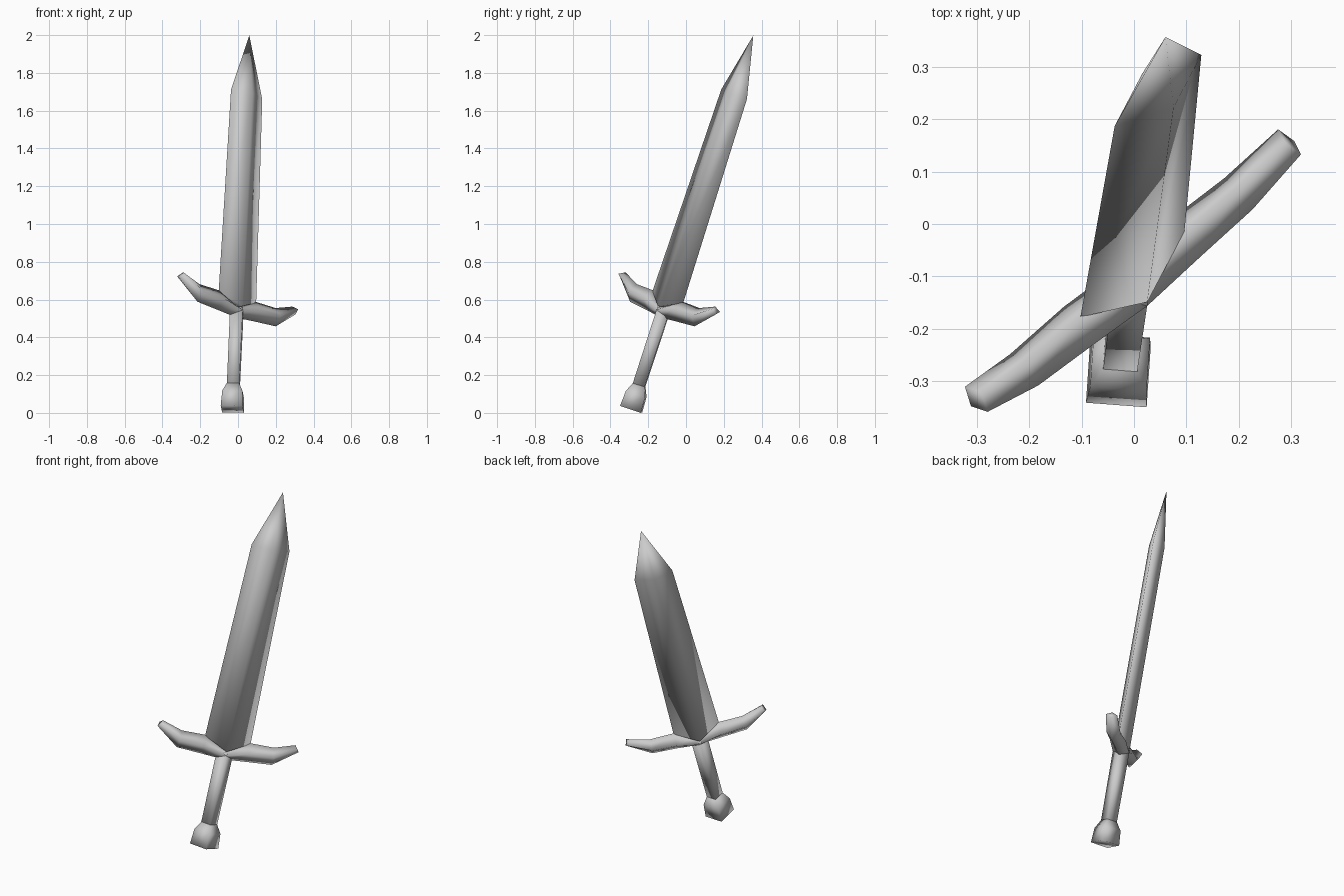
import bpy, bmesh
from mathutils import Vector, Matrix

cube = bpy.data.objects.get("Cube")
if cube:
    bpy.data.objects.remove(cube)

# Single steel grey
steel = bpy.data.materials.new("steel_grey")
steel.use_nodes = True
GREY = (0.6, 0.6, 0.6, 1.0)
steel.diffuse_color = GREY
steel.node_tree.nodes["Principled BSDF"].inputs["Base Color"].default_value = GREY

# Leaning pose: local x = sword width, y = thickness, z = length from the pommel up
base = Vector((-0.03, -0.29, 0.02))
along = (Vector((0.06, 0.357, 2.0)) - base).normalized()
width = Vector((0.752, 0.618, -0.236))
width = (width - along * width.dot(along)).normalized()
thick = along.cross(width)
pose = Matrix((width, thick, along)).transposed().to_4x4()
pose.translation = base


def loft(name, rings, tip=None):
    """Skin a row of four-cornered rings, closed by a cap or a point."""
    bm = bmesh.new()
    loops = [[bm.verts.new(p) for p in ring] for ring in rings]
    for a, b in zip(loops, loops[1:]):
        for i in range(4):
            j = (i + 1) % 4
            bm.faces.new((a[i], a[j], b[j], b[i]))
    bm.faces.new(loops[0])
    if tip:
        point = bm.verts.new(tip)
        for i in range(4):
            bm.faces.new((loops[-1][i], loops[-1][(i + 1) % 4], point))
    else:
        bm.faces.new(loops[-1])
    bmesh.ops.recalc_face_normals(bm, faces=bm.faces)
    mesh = bpy.data.meshes.new(name)
    bm.to_mesh(mesh)
    bm.free()
    mesh.materials.append(steel)
    mesh.shade_smooth()
    obj = bpy.data.objects.new(name, mesh)
    obj.matrix_world = pose
    bpy.context.collection.objects.link(obj)
    return obj


def diamond(z, w, t, drop=0.0):
    """Ring across the length; drop lowers the ridge corners."""
    return [(w, 0, z), (0, t, z - drop), (-w, 0, z), (0, -t, z - drop)]


def guard_ring(x, top, bottom, t, flare=0.0):
    """Ring across the guard; flare pushes the lower corner outward."""
    mid = (top + bottom) / 2
    return [(x, 0, top), (x + flare / 2, t, mid), (x + flare, 0, bottom), (x + flare / 2, -t, mid)]


# Blade with a V-shaped foot
loft("blade", [diamond(0.625, 0.132, 0.047, 0.06), diamond(1.755, 0.11, 0.045)], (0, 0, 2.083))

# Grip and pommel
loft("grip", [diamond(0.11, 0.046, 0.046), diamond(0.56, 0.048, 0.048)])
loft("pommel", [diamond(0, 0.082, 0.082), diamond(0.085, 0.076, 0.076), diamond(0.135, 0.046, 0.046)])

# Crossguard: one arm mirrored about the centre ring
arm = [(0.13, 0.63, 0.52, 0.047, 0), (0.268, 0.63, 0.53, 0.041, 0.008), (0.385, 0.667, 0.63, 0.033, 0.025)]
right = [guard_ring(*a) for a in arm]
left = [[(-x, y, z) for x, y, z in ring] for ring in reversed(right)]
loft("crossguard", left + [guard_ring(0, 0.575, 0.51, 0.048)] + right)
